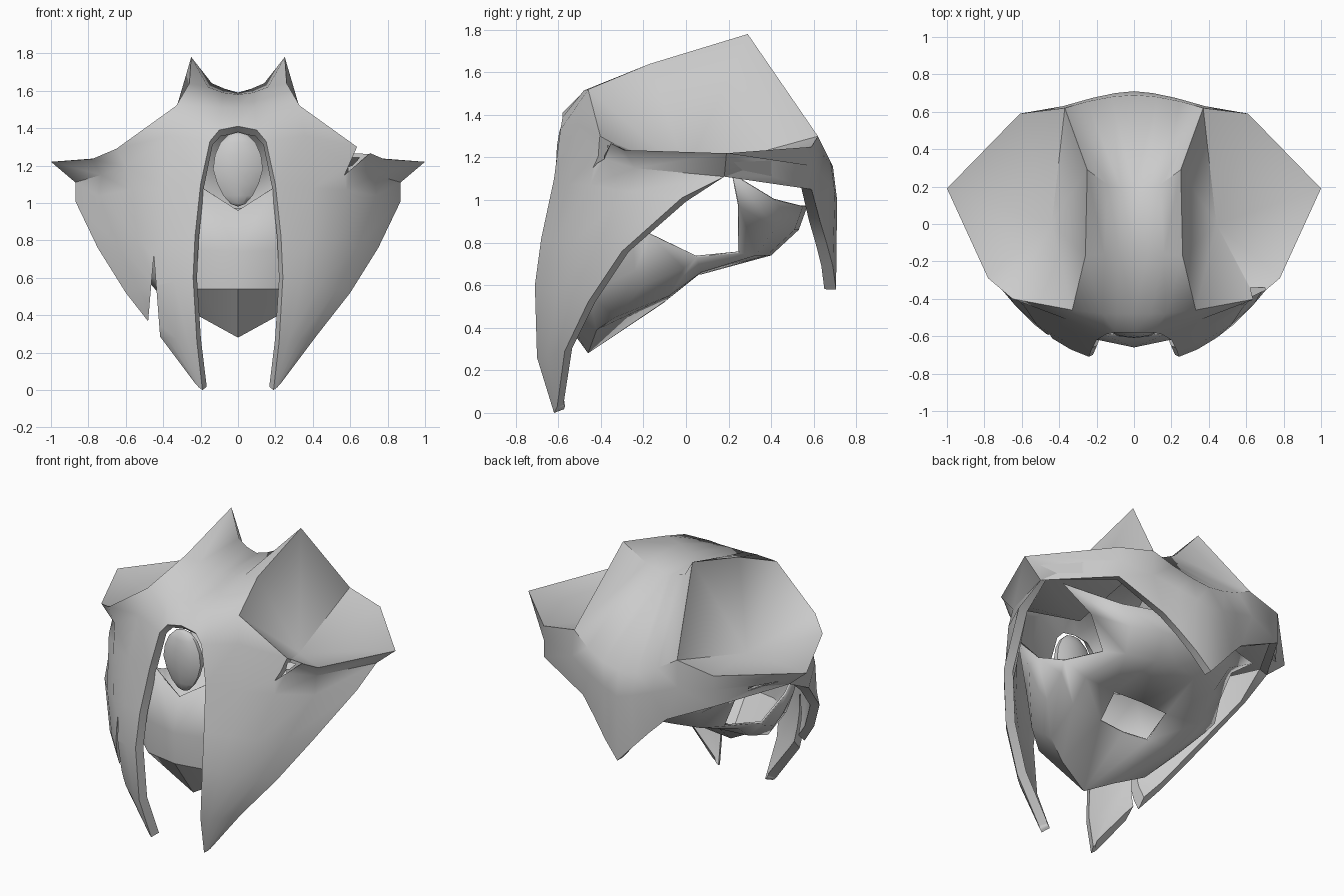
import bpy, bmesh
from mathutils import Vector

if "Cube" in bpy.data.objects:
    bpy.data.objects.remove(bpy.data.objects["Cube"])

def strip(rows):
    """Quads between successive rows of points."""
    return [[r0[i], r0[i + 1], r1[i + 1], r1[i]]
            for r0, r1 in zip(rows, rows[1:]) for i in range(len(r0) - 1)]

def finish(ob, angle):
    bpy.ops.object.select_all(action='DESELECT')
    bpy.context.view_layer.objects.active = ob
    ob.select_set(True)
    bpy.ops.object.shade_smooth_by_angle(angle=angle)

def shell(name, polys, thick, angle):
    """Mirror the half polygons, weld, face outward and thicken inward."""
    bm = bmesh.new()
    for s in (1, -1):
        for p in polys:
            bm.faces.new([bm.verts.new((s * x, y, z)) for x, y, z in p])
    bmesh.ops.remove_doubles(bm, verts=bm.verts, dist=0.002)
    bmesh.ops.recalc_face_normals(bm, faces=bm.faces)
    ref = min(bm.faces, key=lambda f: (f.calc_center_median() - Vector((.3, -.65, .7))).length)
    if ref.normal.y > 0:
        bmesh.ops.reverse_faces(bm, faces=bm.faces)
    me = bpy.data.meshes.new(name)
    bm.to_mesh(me)
    bm.free()
    ob = bpy.data.objects.new(name, me)
    bpy.context.collection.objects.link(ob)
    m = ob.modifiers.new("thickness", 'SOLIDIFY')
    m.thickness, m.offset = thick, -1
    finish(ob, angle)
    return ob

def cutter(name, tri, y0, y1):
    """Triangular prism along y for a broken edge."""
    bm = bmesh.new()
    a = [bm.verts.new((x, y0, z)) for x, z in tri]
    b = [bm.verts.new((x, y1, z)) for x, z in tri]
    bm.faces.new(a)
    bm.faces.new(b[::-1])
    for i in range(3):
        j = (i + 1) % 3
        bm.faces.new((a[j], a[i], b[i], b[j]))
    bmesh.ops.recalc_face_normals(bm, faces=bm.faces)
    me = bpy.data.meshes.new(name)
    bm.to_mesh(me)
    bm.free()
    ob = bpy.data.objects.new(name, me)
    bpy.context.collection.objects.link(ob)
    ob.hide_render = True
    return ob

# Key corners of the helmet's ear cup
E1, E2, E3, E4 = (.33, -.46, 1.52), (.26, -.17, 1.64), (.25, .29, 1.78), (.37, .62, 1.30)
BACK, WING, BROW, NOTCH = (.61, .59, 1.25), (1, .19, 1.22), (.78, -.29, 1.235), (.65, -.4, 1.29)
LOW_BACK, LOW_SIDE = (.61, .59, 1.05), (.87, .18, 1.11)
T0, T1, T2 = (0, -.48, 1.51), (.09, -.48, 1.51), (.17, -.48, 1.515)

# Cheek: rows from the lower tip up to the rim
cheek = strip([
    [(.19, -.62, 0), (.20, -.617, .007), (.21, -.613, .014), (.215, -.61, .02), (.225, -.605, .03)],
    [(.22, -.70, .26), (.27, -.68, .27), (.33, -.65, .275), (.38, -.61, .28), (.42, -.57, .29)],
    [(.24, -.71, .60), (.34, -.67, .58), (.44, -.61, .56), (.53, -.54, .54), (.60, -.46, .52)],
    [(.23, -.68, .82), (.38, -.62, .81), (.52, -.54, .79), (.64, -.43, .77), (.75, -.30, .76)],
    [(.20, -.62, 1.10), (.40, -.55, 1.08), (.58, -.45, 1.07), (.74, -.27, 1.04), (.87, -.02, 1.01)],
    [(.15, -.59, 1.33), (.36, -.51, 1.36), (.60, -.41, 1.20), (.73, -.24, 1.15), LOW_SIDE],
    [T2, E1, NOTCH, BROW, WING]])
# Forehead over the arch, then the crown between the ears
brow = strip([[(0, -.58, 1.41), (.10, -.58, 1.39), (.15, -.59, 1.33)], [T0, T1, T2]])
rear = [(0, .69, 1.16), (.12, .68, 1.18), (.25, .655, 1.23), E4]
crown = strip([
    [T0, T1, T2, E1],
    [(0, -.15, 1.58), (.08, -.15, 1.59), (.16, -.16, 1.62), E2],
    [(0, .19, 1.59), (.07, .19, 1.61), (.14, .21, 1.64), E3],
    rear])
# Pointed nape guard and rear side wall
nape = strip([
    rear + [BACK],
    [(0, .71, 1.0), (.10, .70, 1.03), (.22, .675, 1.07), (.38, .63, 1.13), (.61, .59, 1.16)],
    [(0, .705, .58), (.10, .69, .69), (.20, .66, .80), (.30, .63, .90), LOW_BACK]])
side = [[BACK, WING, LOW_SIDE, LOW_BACK, (.61, .59, 1.16)]]
# Ear cup: fan around its deepest point
rim = [E1, E2, E3, E4, BACK, WING, BROW, NOTCH]
ear = [[(.44, 0, 1.13), rim[i], rim[(i + 1) % 8]] for i in range(8)]

helmet = shell("helmet_shell", cheek + brow + crown + nape + side + ear, .055, .9)

# Broken edges: rim chip on the right, crack in the left cheek
cuts = [cutter("rim_chip_cutter", [(.57, 1.15), (.65, 1.33), (.71, 1.27)], -.8, -.34),
        cutter("cheek_crack_cutter", [(-.45, .72), (-.495, .2), (-.41, .2)], -.9, -.3)]
for c in cuts:
    m = helmet.modifiers.new("cut", 'BOOLEAN')
    m.operation, m.object, m.solver, m.use_self = 'DIFFERENCE', c, 'EXACT', True
dg = bpy.context.evaluated_depsgraph_get()
cut_mesh = bpy.data.meshes.new_from_object(helmet.evaluated_get(dg))
if len(cut_mesh.polygons) > 150:
    helmet.modifiers.clear()
    helmet.data = cut_mesh
    finish(helmet, .9)
for c in cuts:
    bpy.data.objects.remove(c)

# Inner face mask: front bowl
CHIN = [(0, -.46, .28), (.20, -.42, .39), (.36, -.33, .45), (.50, -.20, .60)]
face = strip([
    CHIN,
    [(0, -.65, .54), (.22, -.61, .54), (.40, -.46, .56), (.53, -.24, .67)],
    [(0, -.66, .74), (.24, -.61, .75), (.45, -.45, .78), (.60, -.25, .82)],
    [(0, -.61, .96), (.19, -.58, 1.08), (.42, -.48, 1.08), (.60, -.35, 1.03)]])
# Underside sweeping back and up behind the side openings
EDGE = (.60, -.17, .84)
under = strip([
    CHIN,
    [(0, -.10, .52), (.18, -.09, .53), (.40, -.08, .55), (.55, -.01, .68)],
    [(0, .07, .65), (.20, .06, .65), (.43, .07, .66), (.58, .05, .73)],
    [(0, .40, .74), (.15, .38, .74), (.34, .33, .74), (.45, .25, .75)],
    [(0, .53, .86), (.20, .51, .86), (.38, .42, .87), (.54, .25, .97)],
    [(0, .57, .97), (.22, .55, .97), (.45, .42, 1.0), (.73, .22, 1.12)]])
del under[3]                    # neck opening
temple = [[CHIN[3], (.55, -.01, .68), EDGE, (.53, -.24, .67)],
          [(.55, -.01, .68), (.58, .05, .73), EDGE],
          [(.53, -.24, .67), EDGE, (.60, -.25, .82)],
          [(.60, -.25, .82), EDGE, (.60, -.35, 1.03)]]
shell("face_mask", face + under + temple, .012, .6)

# Forehead gem
bpy.ops.mesh.primitive_uv_sphere_add(segments=10, ring_count=8, radius=1, location=(0, -.56, 1.18))
gem = bpy.context.object
gem.name = "forehead_gem"
for v in gem.data.vertices:
    taper = 1 if v.co.z > 0 else 1 + .25 * v.co.z
    v.co = (v.co.x * .14 * taper, v.co.y * .05 * taper, v.co.z * .2)
finish(gem, .8)
